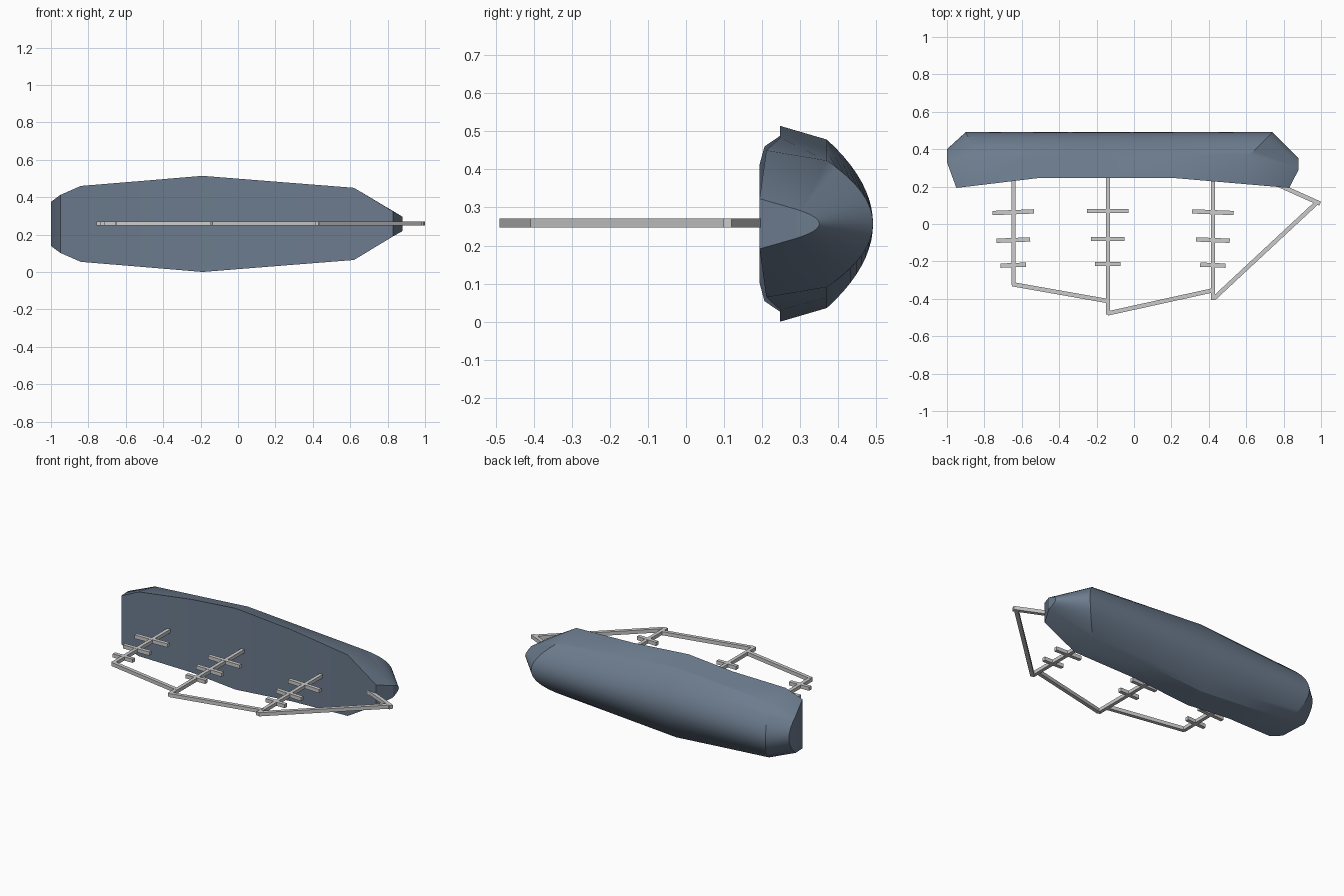
import bpy, bmesh
from math import atan2, hypot
from mathutils import Vector

if "Cube" in bpy.data.objects:
    bpy.data.objects.remove(bpy.data.objects["Cube"])

ZC = 0.257      # centre plane of the ship lying on its side
N = 10          # steps from bilge corner to keel


def material(name, rgb):
    m = bpy.data.materials.new(name)
    m.diffuse_color = (*rgb, 1)
    m.use_nodes = True
    m.node_tree.nodes["Principled BSDF"].inputs["Base Color"].default_value = m.diffuse_color
    return m


blue = material("hull_blue", (0.15, 0.20, 0.27))


# Hull: one ring per station
# (deck x, deck y, deck half width, side x, side y, side half width, keel x, keel y)
stations = [(-0.95, 0.193, 0.155, -1.0, 0.33, 0.118, -1.0, 0.40)]
for x, y, w, keel_x in [(-0.84, 0.206, 0.203, -0.90), (-0.5, 0.247, 0.231, -0.5),
                        (-0.19, 0.247, 0.257, -0.19), (0.2, 0.247, 0.226, 0.2),
                        (0.62, 0.211, 0.193, 0.74)]:
    stations.append((x, y, w, x, 0.37, w * 0.86, keel_x, 0.491))
stations.append((0.83, 0.193, 0.066, 0.88, 0.29, 0.038, 0.88, 0.35))


def ring(dx, dy, dw, sx, sy, sw, kx, ky):
    half = [(dx, dy, dw)]
    for i in range(N + 1):
        s = 1 - i / N
        t = 1 - s * s
        half.append((sx + (kx - sx) * t, sy + (ky - sy) * t, sw * s))
    pts = half + [(x, y, -z) for x, y, z in reversed(half[:-1])]
    return [(x, y, z + ZC) for x, y, z in pts]


bm = bmesh.new()
rings = [[bm.verts.new(p) for p in ring(*s)] for s in stations]
count = len(rings[0])
for a, b in zip(rings, rings[1:]):
    for i in range(count):
        j = (i + 1) % count
        bm.faces.new((a[i], a[j], b[j], b[i]))
# End caps: sloping panel under the deck plus the upright end
for r in (rings[0], rings[-1]):
    bm.faces.new((r[0], r[1], r[-2], r[-1]))
    bm.faces.new(r[1:-1])
bmesh.ops.recalc_face_normals(bm, faces=bm.faces)
mesh = bpy.data.meshes.new("hull")
bm.to_mesh(mesh)
bm.free()
hull = bpy.data.objects.new("hull", mesh)
bpy.context.collection.objects.link(hull)
mesh.materials.append(blue)
bpy.context.view_layer.objects.active = hull
hull.select_set(True)
bpy.ops.object.shade_smooth_by_angle(angle=0.45)


# Spars: square bars between two points on the centre plane
def bar(name, p, q, t=0.023):
    dx, dy = q[0] - p[0], q[1] - p[1]
    bpy.ops.mesh.primitive_cube_add(
        size=1, location=((p[0] + q[0]) / 2, (p[1] + q[1]) / 2, 0.259),
        rotation=(0, 0, atan2(dy, dx)))
    o = bpy.context.object
    o.name = name
    o.scale = (hypot(dx, dy), t, t)


# Masts with three yards each: (x, tip y, yard tilt)
for name, x, tip, tilt in [("rear", -0.645, -0.325, 0.04), ("middle", -0.14, -0.485, 0.0),
                           ("front", 0.422, -0.405, -0.04)]:
    bar(name + "_mast", (x, 0.26), (x, tip), 0.022)
    for k, (y, half) in enumerate([(0.063, 0.111), (-0.086, 0.09), (-0.22, 0.068)]):
        y += 0.006 if name == "middle" else 0
        bar(f"{name}_yard_{k + 1}", (x - half, y - half * tilt), (x + half, y + half * tilt))

# Bowsprit and stays between the mast tips
bar("bowsprit", (0.77, 0.21), (0.995, 0.109))
bar("rear_stay", (-0.65, -0.322), (-0.14, -0.412))
bar("middle_stay", (-0.14, -0.478), (0.42, -0.355))
bar("front_stay", (0.425, -0.4), (0.975, 0.112))
